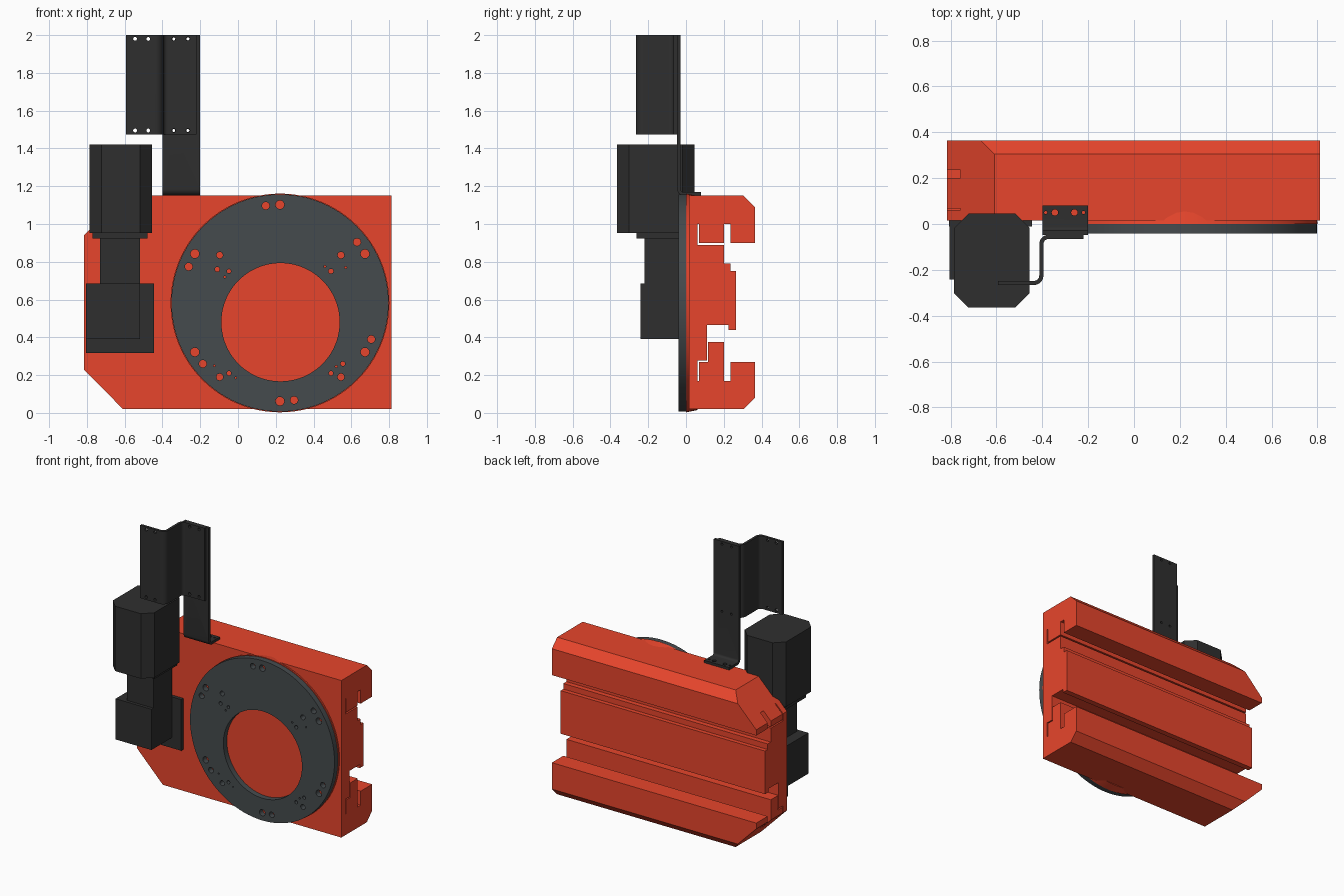
import bpy, bmesh
from math import sin, cos, pi, radians
from mathutils import Vector

if "Cube" in bpy.data.objects:
    bpy.data.objects.remove(bpy.data.objects["Cube"])


def material(name, rgb):
    m = bpy.data.materials.new(name)
    m.diffuse_color = (*rgb, 1)
    m.use_nodes = True
    m.node_tree.nodes["Principled BSDF"].inputs["Base Color"].default_value = m.diffuse_color
    return m


RED = material("red_paint", (0.8, 0.06, 0.025))
GREY = material("slate_grey", (0.06, 0.07, 0.075))
DARK = material("dark_metal", (0.028, 0.028, 0.028))


def place(axis, u, v, w):
    return {"x": (w, u, v), "y": (u, w, v), "z": (u, v, w)}[axis]


def finish(ob, mat):
    ob.data.materials.clear()
    if mat:
        ob.data.materials.append(mat)
    bpy.ops.object.select_all(action="DESELECT")
    ob.select_set(True)
    bpy.context.view_layer.objects.active = ob
    bpy.ops.object.shade_smooth_by_angle(angle=radians(30))


def loft(name, loops, axis, mat=None):
    """Solids joined from (points_at_lo, points_at_hi, lo, hi)."""
    bm = bmesh.new()
    for p0, p1, lo, hi in loops:
        a = [bm.verts.new(place(axis, u, v, lo)) for u, v in p0]
        b = [bm.verts.new(place(axis, u, v, hi)) for u, v in p1]
        bm.faces.new(a)
        bm.faces.new(b[::-1])
        for i in range(len(a)):
            j = (i + 1) % len(a)
            bm.faces.new((a[j], a[i], b[i], b[j]))
    bmesh.ops.recalc_face_normals(bm, faces=bm.faces)
    me = bpy.data.meshes.new(name)
    bm.to_mesh(me)
    bm.free()
    ob = bpy.data.objects.new(name, me)
    bpy.context.collection.objects.link(ob)
    finish(ob, mat)
    return ob


def prism(name, pts, axis, lo, hi, mat=None):
    return loft(name, [(pts, pts, lo, hi)], axis, mat)


def box(name, x, y, z, mat):
    return prism(name, [(x[0], y[0]), (x[1], y[0]), (x[1], y[1]), (x[0], y[1])], "z", *z, mat)


def circle(cx, cy, r, n):
    return [(cx + r * cos(2 * pi * i / n), cy + r * sin(2 * pi * i / n)) for i in range(n)]


def cut(ob, cutter, mat):
    m = ob.modifiers.new("cut", "BOOLEAN")
    m.operation, m.solver, m.object = "DIFFERENCE", "EXACT", cutter
    bpy.context.view_layer.objects.active = ob
    bpy.ops.object.modifier_apply(modifier=m.name)
    bpy.data.objects.remove(cutter)
    finish(ob, mat)


def drill(ob, axis, holes, lo, hi, mat):
    loops = [(circle(u, v, r, 16),) * 2 + (lo, hi) for u, v, r in holes]
    cut(ob, loft("hole_cutter", loops, axis), mat)


def bent_sheet(points, r, t, n=6):
    """Outline of a folded sheet with rounded right-angle bends."""
    P = [Vector(p) for p in points]
    path = [P[0]]
    for a, p, b in zip(P, P[1:], P[2:]):
        d1, d2 = (a - p).normalized(), (b - p).normalized()
        for i in range(n + 1):
            s = pi / 2 * i / n
            path.append(p + (d1 + d2) * r - d2 * r * cos(s) - d1 * r * sin(s))
    path.append(P[-1])
    left, right = [], []
    for i, p in enumerate(path):
        d = Vector((0, 0))
        if i:
            d += (p - path[i - 1]).normalized()
        if i < len(path) - 1:
            d += (path[i + 1] - p).normalized()
        d.normalize()
        nrm = Vector((-d.y, d.x)) * t / 2
        left.append(tuple(p + nrm))
        right.append(tuple(p - nrm))
    return left + right[::-1]


# Slotted main body, extruded sideways
profile = [(.015, .02), (.015, 1.15), (.305, 1.15), (.365, 1.09), (.365, .90), (.235, .90),
           (.235, 1.0), (.20, 1.0), (.20, .90), (.068, .90), (.068, 1.0), (.06, 1.0),
           (.06, .89), (.20, .89), (.20, .79), (.235, .79), (.235, .75), (.265, .75),
           (.265, .44), (.225, .44), (.225, .465), (.11, .465), (.11, .278), (.06, .278),
           (.06, .17), (.068, .17), (.068, .27), (.116, .27), (.116, .375), (.20, .375),
           (.20, .17), (.235, .17), (.235, .27), (.365, .27), (.365, .08), (.305, .02)]
body = prism("main_body", profile, "x", -.815, .812)

# Clipped corners on the left end
for z, s in ((.02, 1), (1.15, -1)):
    tri = [(-.61 + .1, z - s * .1), (-.815 - .1, z + s * .31), (-.95, z - s * .1)]
    cut(body, prism("corner_cutter", tri, "y", -.2, .6), RED)

# Tapered red seat under the ring
CX, CZ = .222, .582
loft("ring_seat", [(circle(CX, CZ, .579, 96), circle(CX, CZ, .567, 96), 0, .06)], "y", RED)

# Ring plate: flat outline with an off-centre opening and bolt holes
outlines = [(CX, CZ, .575, 96), (.225, .48, .313, 80)]
for k in range(6):
    a = radians(90 + 60 * k)
    for off, r in ((0, .023), (radians(8.3), .02)):
        outlines.append((CX + .52 * cos(a + off), CZ + .52 * sin(a + off), r, 20))
small = [(-.097, .835, .017), (-.11, .76, .013), (-.048, .75, .011), (-.07, .72, .006),
         (.545, .835, .018), (.492, .75, .013), (.57, .77, .006), (.46, .775, .006),
         (-.097, .19, .018), (-.048, .21, .012), (-.125, .25, .005), (-.012, .185, .005),
         (.545, .19, .018), (.492, .21, .012), (.555, .26, .012), (.52, .245, .006)]
outlines += [(*h, 14) for h in small]
cu = bpy.data.curves.new("ring_plate", "CURVE")
cu.dimensions, cu.fill_mode, cu.extrude = "2D", "BOTH", .02
for o in outlines:
    pts = circle(*o)
    sp = cu.splines.new("POLY")
    sp.points.add(len(pts) - 1)
    sp.use_cyclic_u = True
    for q, (u, v) in zip(sp.points, pts):
        q.co = (u, v, 0, 1)
ring = bpy.data.objects.new("ring_plate", cu)
bpy.context.collection.objects.link(ring)
bpy.ops.object.select_all(action="DESELECT")
ring.select_set(True)
bpy.context.view_layer.objects.active = ring
ring.rotation_euler.x = pi / 2
ring.location.y = -.021
bpy.ops.object.convert(target="MESH")
finish(ring, GREY)

# Motor with chamfered corners, flange, gearbox and mounting plate
x0, x1, y0, y1, c = -.785, -.455, -.365, .045, .063
prism("motor", [(x0 + c, y0), (x1 - c, y0), (x1, y0 + c), (x1, y1 - c),
                (x1 - c, y1), (x0 + c, y1), (x0, y1 - c), (x0, y0 + c)], "z", .953, 1.42, DARK)
box("motor_flange", (-.77, -.48), (-.263, -.01), (.922, .953), DARK)
box("motor_coupling", (-.73, -.52), (-.22, -.01), (.685, .922), DARK)
box("gearbox", (-.805, -.52), (-.242, -.008), (.392, .685), DARK)
box("gearbox_plate", (-.806, -.445), (-.01, .02), (.318, .686), DARK)

# Upright bracket with a foot
upright = prism("upright_bracket", bent_sheet([(-.038, 2.0), (-.038, 1.16), (.08, 1.16)], .025, .018),
                "x", -.40, -.20, DARK)
drill(upright, "z", [(-.345, .05, .014), (-.26, .05, .014), (-.385, .05, .007), (-.22, .05, .007)],
      1.1, 1.25, DARK)
drill(upright, "y", [(x, z, .008) for x in (-.34, -.265) for z in (1.495, 1.98)], -.1, .02, DARK)

# Folded bracket at the top
folded = prism("folded_bracket",
               bent_sheet([(-.22, -.056), (-.404, -.056), (-.404, -.257), (-.592, -.257)], .032, .018),
               "z", 1.475, 2.0, DARK)
drill(folded, "y", [(x, z, .01) for x in (-.545, -.475, -.34, -.265) for z in (1.495, 1.98)],
      -.35, .02, DARK)
